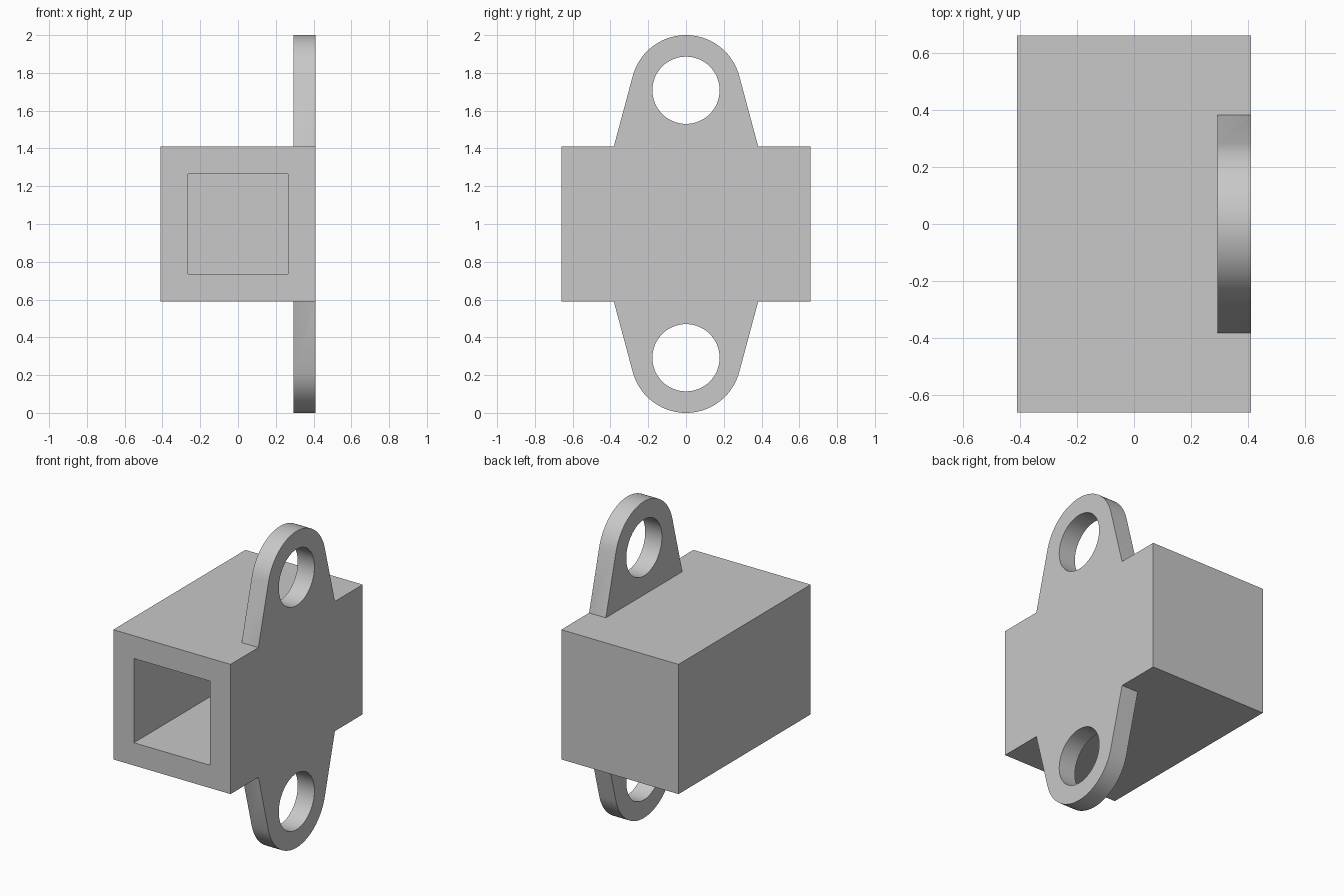
import bpy, bmesh
from math import sin, cos, tan, pi, radians
from mathutils import Matrix

if "Cube" in bpy.data.objects:
    bpy.data.objects.remove(bpy.data.objects["Cube"], do_unlink=True)

HALF_W, HALF_L, MID_Z = 0.41, 0.66, 1.0      # block half width, half length, centre height
BORE, LIP_DEPTH, WALL = 0.268, 0.03, 0.145   # square socket
LUG_X, LUG_R, HOLE_R, LUG_RISE = 0.293, 0.292, 0.178, 0.708
SLOPE = radians(15)

grey = bpy.data.materials.new("plain grey")
grey.use_nodes = True
grey.diffuse_color = (0.58, 0.58, 0.58, 1)
grey.node_tree.nodes["Principled BSDF"].inputs["Base Color"].default_value = (0.58, 0.58, 0.58, 1)


def add_object(name, bm):
    bmesh.ops.recalc_face_normals(bm, faces=bm.faces[:])
    mesh = bpy.data.meshes.new(name)
    bm.to_mesh(mesh)
    bm.free()
    mesh.materials.append(grey)
    obj = bpy.data.objects.new(name, mesh)
    bpy.context.collection.objects.link(obj)
    return obj


def prism(name, points, vector):
    """Extrude a closed outline along a vector."""
    bm = bmesh.new()
    face = bm.faces.new([bm.verts.new(p) for p in points])
    moved = bmesh.ops.extrude_face_region(bm, geom=[face])["geom"]
    bmesh.ops.translate(bm, vec=vector, verts=[v for v in moved if isinstance(v, bmesh.types.BMVert)])
    return add_object(name, bm)


def box(name, hx, y0, y1, hz):
    corners = [(-hx, y0, MID_Z - hz), (hx, y0, MID_Z - hz), (hx, y0, MID_Z + hz), (-hx, y0, MID_Z + hz)]
    return prism(name, corners, (0, y1 - y0, 0))


def combine(target, tool, operation):
    """Apply a boolean and discard the tool."""
    tool.hide_render = True
    mod = target.modifiers.new(operation.title(), "BOOLEAN")
    mod.operation, mod.object, mod.solver = operation, tool, "EXACT"
    bpy.context.view_layer.objects.active = target
    bpy.ops.object.modifier_apply(modifier=mod.name)
    bpy.data.objects.remove(tool, do_unlink=True)


def lug(name, side):
    """Tapered ear with a round top, sunk a little into the block."""
    steps = 40
    base = HALF_W - 0.05
    foot = LUG_R * cos(SLOPE) + (LUG_RISE + LUG_R * sin(SLOPE) - HALF_W) * tan(SLOPE)
    outline = [(-foot, base), (foot, base), (foot, HALF_W)]
    for i in range(steps + 1):
        a = SLOPE + (pi - 2 * SLOPE) * i / steps
        outline.append((LUG_R * cos(a), LUG_RISE + LUG_R * sin(a)))
    outline.append((-foot, HALF_W))
    ear = prism(name, [(LUG_X, y, MID_Z + side * h) for y, h in outline], (HALF_W - LUG_X, 0, 0))
    # round eye
    bm = bmesh.new()
    place = Matrix.Translation((LUG_X, 0, MID_Z + side * LUG_RISE)) @ Matrix.Rotation(pi / 2, 4, "Y")
    bmesh.ops.create_cone(bm, cap_ends=True, segments=64, radius1=HOLE_R, radius2=HOLE_R, depth=1, matrix=place)
    combine(ear, add_object("eye_cutter", bm), "DIFFERENCE")
    return ear


# Block with its two ears
bracket = box("socket_bracket", HALF_W, -HALF_L, HALF_L, HALF_W)
for name, side in (("upper_lug", 1), ("lower_lug", -1)):
    combine(bracket, lug(name, side), "UNION")

# Blind square socket: slightly narrower mouth, then the main bore
mouth = BORE - 0.002
combine(bracket, box("mouth_cutter", mouth, -HALF_L - 0.1, -HALF_L + 0.1, mouth), "DIFFERENCE")
combine(bracket, box("bore_cutter", BORE, -HALF_L + LIP_DEPTH, HALF_L - WALL, BORE), "DIFFERENCE")

# Smooth round surfaces, crisp edges
bpy.ops.object.select_all(action="DESELECT")
bracket.select_set(True)
bpy.context.view_layer.objects.active = bracket
bpy.ops.object.shade_smooth_by_angle(angle=radians(30))
